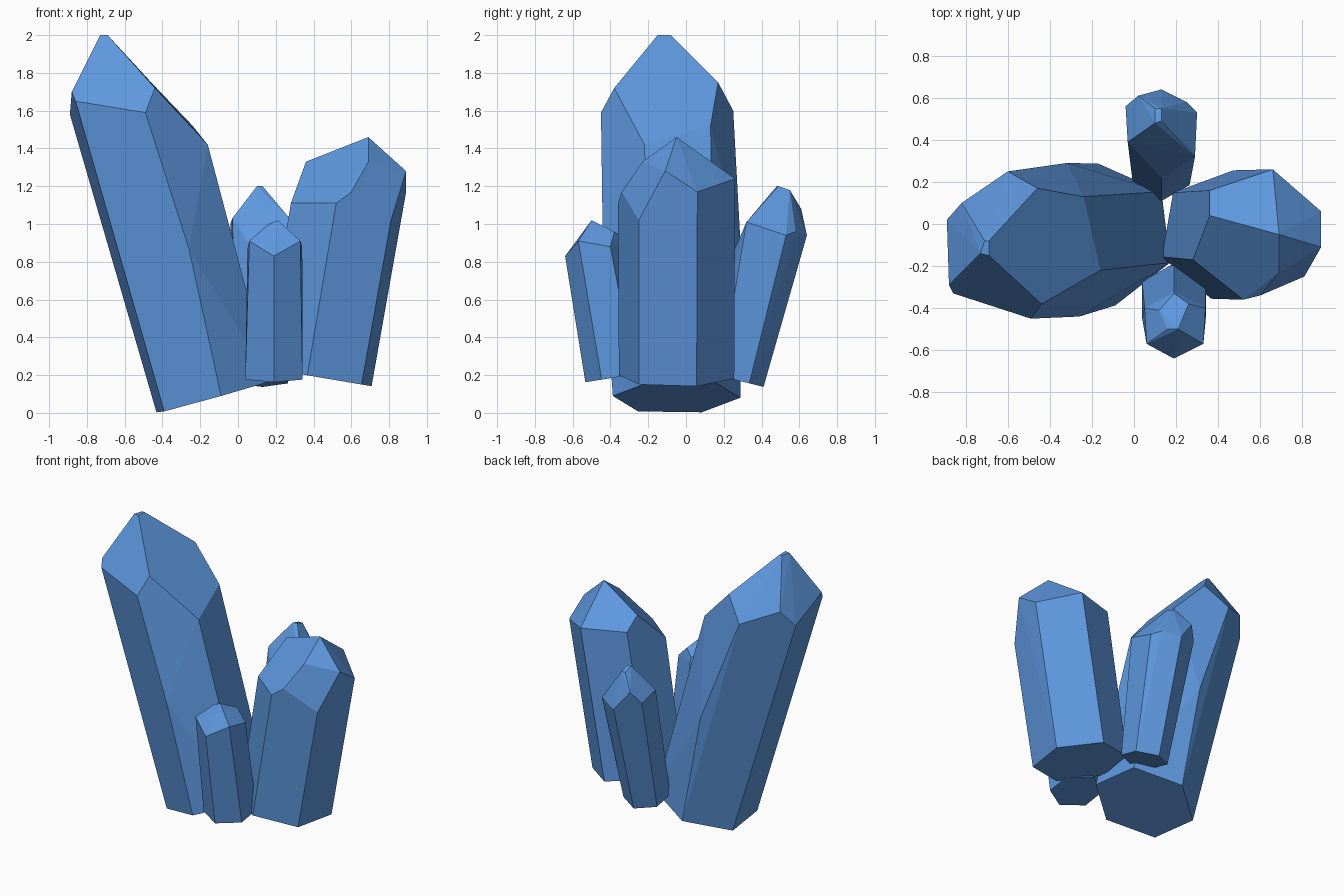
import bpy
import bmesh
import math
from mathutils import Vector

# Remove the default cube only
default_cube = bpy.data.objects.get("Cube")
if default_cube:
    bpy.data.objects.remove(default_cube, do_unlink=True)

# Single flat blue for every crystal
crystal_blue = bpy.data.materials.new("crystal_blue")
crystal_blue.use_nodes = True
colour = (0.11, 0.31, 0.73, 1.0)
crystal_blue.diffuse_color = colour
crystal_blue.node_tree.nodes["Principled BSDF"].inputs["Base Color"].default_value = colour


def tilted_hexagon(centre, lean, radius, phase):
    """Regular hexagon whose plane is square to the leaning crystal axis."""
    turn = Vector((0, 0, 1)).rotation_difference(Vector(lean))
    points = []
    for step in range(6):
        angle = math.radians(phase + 60 * step)
        offset = Vector((math.cos(angle), math.sin(angle), 0)) * radius
        points.append(Vector(centre) + turn @ offset)
    return points


def make_crystal(name, centre, lean, radius, phase, shoulder, crown):
    """Hexagonal shaft closed by faceted shoulder corners and a small crown."""
    bm = bmesh.new()
    for point in tilted_hexagon(centre, lean, radius, phase) + shoulder + crown:
        bm.verts.new(point)
    bmesh.ops.convex_hull(bm, input=bm.verts[:])
    loose = [v for v in bm.verts if not v.link_faces]
    bmesh.ops.delete(bm, geom=loose, context="VERTS")

    # Merge nearly flat triangles into broad crystal facets
    bmesh.ops.dissolve_limit(bm, angle_limit=math.radians(4),
                             verts=bm.verts[:], edges=bm.edges[:])
    bmesh.ops.recalc_face_normals(bm, faces=bm.faces[:])

    mesh = bpy.data.meshes.new(name)
    bm.to_mesh(mesh)
    bm.free()
    mesh.materials.append(crystal_blue)
    crystal = bpy.data.objects.new(name, mesh)
    bpy.context.collection.objects.link(crystal)
    return crystal


# Tall crystal leaning left in the cluster, with a slight belly along the shaft
make_crystal(
    "tall_crystal", centre=(-0.13, -0.05, 0.085), lean=(-0.28, -0.02, 1),
    radius=0.34, phase=37,
    shoulder=[
        (-0.49, -0.45, 1.59), (-0.44, -0.38, 1.72), (-0.16, -0.22, 1.42),
        (-0.24, 0.13, 1.52), (-0.46, 0.17, 1.75), (-0.6, 0.25, 1.6),
        (-0.82, 0.1, 1.69), (-0.89, 0.02, 1.58), (-0.88, -0.29, 1.7),
        (-0.86, -0.33, 1.65), (-0.26, -0.44, 0.87), (-0.32, 0.29, 0.87),
    ],
    crown=[(-0.73, -0.14, 2), (-0.69, -0.15, 2), (-0.69, -0.08, 2), (-0.71, -0.08, 2)],
)

# Broad crystal leaning the opposite way
make_crystal(
    "broad_crystal", centre=(0.42, -0.05, 0.19), lean=(0.17, 0, 1),
    radius=0.31, phase=20,
    shoulder=[
        (0.89, 0.06, 1.17), (0.89, -0.11, 1.28), (0.81, -0.25, 1.02),
        (0.6, -0.34, 1.17), (0.52, -0.36, 1.11), (0.28, -0.17, 1.11),
        (0.36, 0.16, 1.25), (0.66, 0.26, 1.24),
    ],
    crown=[(0.69, -0.05, 1.46), (0.69, -0.23, 1.33), (0.36, 0.04, 1.33)],
)

# Short front crystal with a flat slanted tip
make_crystal(
    "front_crystal", centre=(0.19, -0.36, 0.19), lean=(0, -0.16, 1),
    radius=0.175, phase=30,
    shoulder=[
        (0.06, -0.57, 0.91), (0.19, -0.64, 0.83), (0.33, -0.57, 0.91),
        (0.34, -0.4, 0.88), (0.19, -0.32, 0.9), (0.05, -0.4, 0.87),
    ],
    crown=[
        (0.21, -0.5, 1.02), (0.16, -0.5, 1), (0.12, -0.41, 0.96),
        (0.19, -0.33, 0.93), (0.26, -0.38, 0.96),
    ],
)

# Short back crystal
make_crystal(
    "back_crystal", centre=(0.13, 0.26, 0.175), lean=(0, 0.25, 1),
    radius=0.155, phase=30,
    shoulder=[
        (-0.03, 0.39, 1.03), (0.13, 0.22, 0.78), (0.29, 0.32, 1.01),
        (0.3, 0.53, 0.94), (0.25, 0.58, 0.96), (0.13, 0.64, 0.94),
        (0.02, 0.61, 1.08), (-0.04, 0.56, 1),
    ],
    crown=[(0.1, 0.48, 1.2), (0.13, 0.49, 1.2), (0.13, 0.55, 1.18), (0.1, 0.55, 1.18)],
)
